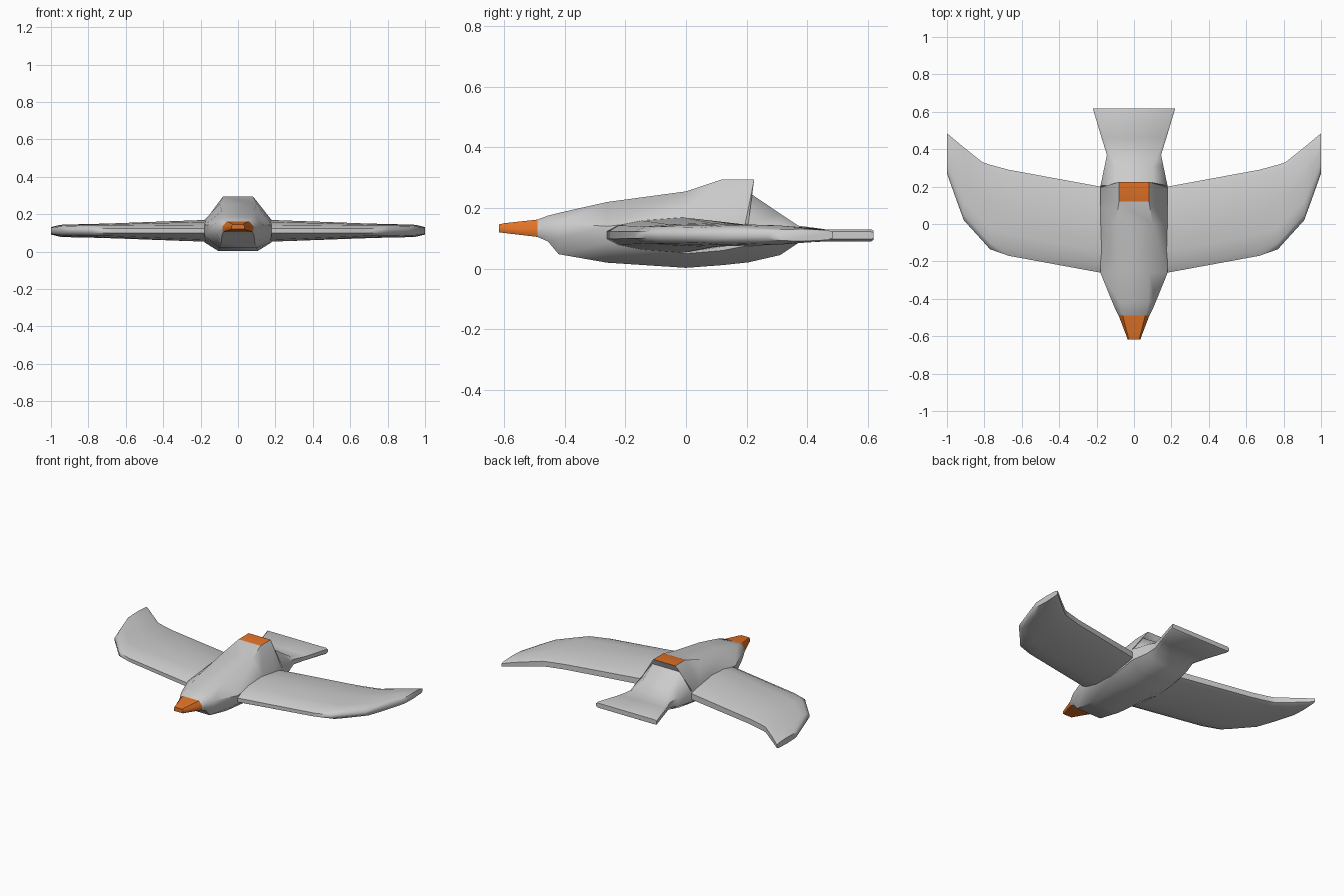
import bpy, bmesh, math

cube = bpy.data.objects.get("Cube")
if cube:
    bpy.data.objects.remove(cube, do_unlink=True)


def make_material(name, rgb):
    m = bpy.data.materials.new(name)
    m.use_nodes = True
    m.diffuse_color = (*rgb, 1)
    m.node_tree.nodes["Principled BSDF"].inputs["Base Color"].default_value = (*rgb, 1)
    return m


grey = make_material("light grey", (0.6, 0.6, 0.6))
orange = make_material("orange", (0.75, 0.17, 0.02))


def loft(name, rings, materials, angle, paint=None):
    """Skin a list of equal closed rings, cap both ends, shade smooth."""
    bm = bmesh.new()
    rows = [[bm.verts.new(p) for p in ring] for ring in rings]
    n = len(rows[0])
    for a, b in zip(rows, rows[1:]):
        for i in range(n):
            bm.faces.new((a[i], a[(i + 1) % n], b[(i + 1) % n], b[i]))
    bm.faces.new(rows[0][::-1])
    bm.faces.new(rows[-1])
    bmesh.ops.recalc_face_normals(bm, faces=bm.faces)
    if paint:
        for f in bm.faces:
            f.material_index = int(paint(f))
    mesh = bpy.data.meshes.new(name)
    bm.to_mesh(mesh)
    bm.free()
    for m in materials:
        mesh.materials.append(m)
    ob = bpy.data.objects.new(name, mesh)
    bpy.context.collection.objects.link(ob)
    bpy.ops.object.select_all(action='DESELECT')
    ob.select_set(True)
    bpy.context.view_layer.objects.active = ob
    bpy.ops.object.shade_smooth_by_angle(angle=math.radians(angle))
    return ob


def body_ring(y, hb, zb, hw, zl, zu, ht, zt, y_top=None):
    """Eight-sided section: bottom, lower side, upper side, top."""
    yt = y if y_top is None else y_top
    half = [(hb, y, zb), (hw, y, zl), (hw, y, zu), (ht, yt, zt)]
    return half + [(-x, yy, z) for x, yy, z in reversed(half)]


# Body and fanned tail in one loft; the raised flat patch on the back is orange
body_sections = [
    (-0.49, 0.078, 0.105, 0.082, 0.115, 0.135, 0.06, 0.162),
    (-0.455, 0.085, 0.09, 0.10, 0.11, 0.145, 0.072, 0.175),
    (-0.42, 0.09, 0.048, 0.115, 0.10, 0.15, 0.076, 0.184),
    (-0.26, 0.10, 0.02, 0.18, 0.085, 0.14, 0.085, 0.22),
    (0.0, 0.105, 0.003, 0.18, 0.05, 0.168, 0.10, 0.255),
    (0.12, 0.105, 0.012, 0.18, 0.06, 0.16, 0.08, 0.295),
    (0.195, 0.10, 0.02, 0.18, 0.075, 0.148, 0.08, 0.295, 0.225),
    (0.205, 0.10, 0.021, 0.179, 0.075, 0.147, 0.10, 0.253),
    (0.31, 0.095, 0.045, 0.157, 0.08, 0.14, 0.10, 0.182),
    (0.37, 0.125, 0.085, 0.145, 0.095, 0.128, 0.125, 0.142),
    (0.46, 0.16, 0.09, 0.173, 0.098, 0.122, 0.16, 0.13),
    (0.61, 0.21, 0.09, 0.218, 0.098, 0.122, 0.21, 0.13),
    (0.618, 0.21, 0.095, 0.22, 0.101, 0.119, 0.21, 0.125),
]
loft("body", [body_ring(*s) for s in body_sections], [grey, orange], 45,
     lambda f: all(v.co.z > 0.29 for v in f.verts))

# Beak
beak_sections = [
    (-0.49, 0.078, 0.105, 0.082, 0.115, 0.135, 0.06, 0.162),
    (-0.60, 0.037, 0.118, 0.04, 0.123, 0.137, 0.032, 0.15),
    (-0.617, 0.032, 0.12, 0.034, 0.124, 0.136, 0.028, 0.146),
]
loft("beak", [body_ring(*s) for s in beak_sections], [orange], 45)

# Wings: x, leading edge y, trailing edge y, half thickness at edge and middle
wing_sections = [
    (0.14, -0.25, 0.19, 0.032, 0.058),
    (0.18, -0.26, 0.20, 0.032, 0.058),
    (0.67, -0.17, 0.29, 0.028, 0.040),
    (0.77, -0.135, 0.317, 0.028, 0.037),
    (0.81, -0.09, 0.33, 0.028, 0.036),
    (0.91, 0.02, 0.41, 0.025, 0.034),
    (0.95, 0.13, 0.443, 0.023, 0.032),
    (1.0, 0.27, 0.485, 0.016, 0.020),
]


def wing_ring(side, x, lead, trail, edge, mid):
    outline = [(0, edge * 0.4), (0.08, edge), (0.25, edge * 0.4 + mid * 0.6),
               (0.55, mid), (0.92, edge), (1, edge * 0.6)]
    top = [(side * x, lead + (trail - lead) * t, 0.111 + h) for t, h in outline]
    return top + [(px, py, 0.222 - pz) for px, py, pz in reversed(top)]


for label, side in (("left", 1), ("right", -1)):
    loft(label + "_wing", [wing_ring(side, *s) for s in wing_sections], [grey], 60)
